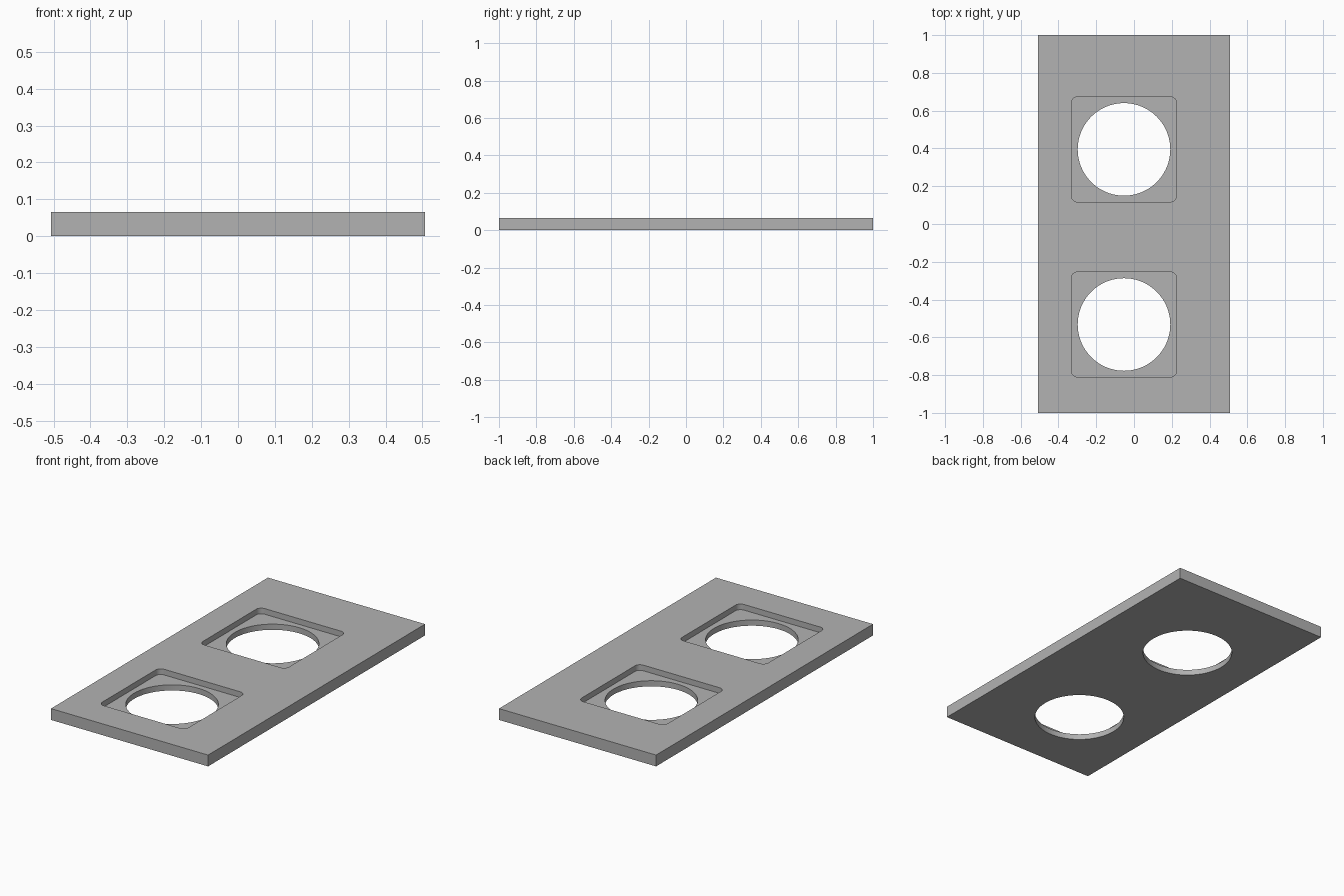
import bpy, bmesh, math

if "Cube" in bpy.data.objects:
    bpy.data.objects.remove(bpy.data.objects["Cube"])

WIDTH, LENGTH, THICK = 1.014, 2.0, 0.066
FLOOR = 0.033                      # height of the recess floor
CENTRES = [(-0.053, 0.395), (-0.053, -0.532)]
HOLE_R, POCKET, CORNER_R = 0.245, 0.556, 0.032

grey = bpy.data.materials.new("plain grey")
grey.diffuse_color = (0.448, 0.448, 0.448, 1)
grey.use_nodes = True
grey.node_tree.nodes["Principled BSDF"].inputs["Base Color"].default_value = grey.diffuse_color


def prism(name, outline, z0, z1):
    """Extrude a closed outline from z0 to z1."""
    bm = bmesh.new()
    face = bm.faces.new([bm.verts.new((x, y, z0)) for x, y in outline])
    top = bmesh.ops.extrude_face_region(bm, geom=[face])["geom"]
    moved = [v for v in top if isinstance(v, bmesh.types.BMVert)]
    bmesh.ops.translate(bm, verts=moved, vec=(0, 0, z1 - z0))
    bmesh.ops.recalc_face_normals(bm, faces=bm.faces)
    mesh = bpy.data.meshes.new(name)
    bm.to_mesh(mesh)
    bm.free()
    mesh.materials.append(grey)
    obj = bpy.data.objects.new(name, mesh)
    bpy.context.collection.objects.link(obj)
    return obj


def circle(cx, cy, r, n=96):
    return [(cx + r * math.cos(2 * math.pi * i / n),
             cy + r * math.sin(2 * math.pi * i / n)) for i in range(n)]


def rounded_square(cx, cy, size, r, n=8):
    pts, h = [], size / 2 - r
    for k, (sx, sy) in enumerate([(1, 1), (-1, 1), (-1, -1), (1, -1)]):
        for i in range(n + 1):
            a = math.pi / 2 * (k + i / n)
            pts.append((cx + sx * h + r * math.cos(a), cy + sy * h + r * math.sin(a)))
    return pts


# Flat panel
w, l = WIDTH / 2, LENGTH / 2
panel = prism("panel", [(-w, -l), (w, -l), (w, l), (-w, l)], 0, THICK)

# Square recesses, each with a round through hole
cutters = []
for cx, cy in CENTRES:
    cutters.append(prism("recess_cutter", rounded_square(cx, cy, POCKET, CORNER_R), FLOOR, 0.2))
    cutters.append(prism("hole_cutter", circle(cx, cy, HOLE_R), -0.1, 0.15))
for cutter in cutters:
    mod = panel.modifiers.new(cutter.name, "BOOLEAN")
    mod.operation, mod.solver, mod.object = "DIFFERENCE", "EXACT", cutter

# Apply the cuts and remove the helpers
bpy.context.view_layer.objects.active = panel
panel.select_set(True)
for mod in list(panel.modifiers):
    bpy.ops.object.modifier_apply(modifier=mod.name)
for cutter in cutters:
    bpy.data.objects.remove(cutter, do_unlink=True)

# Smooth the curved walls, keep the edges sharp
bpy.ops.object.shade_smooth_by_angle(angle=math.radians(30))
